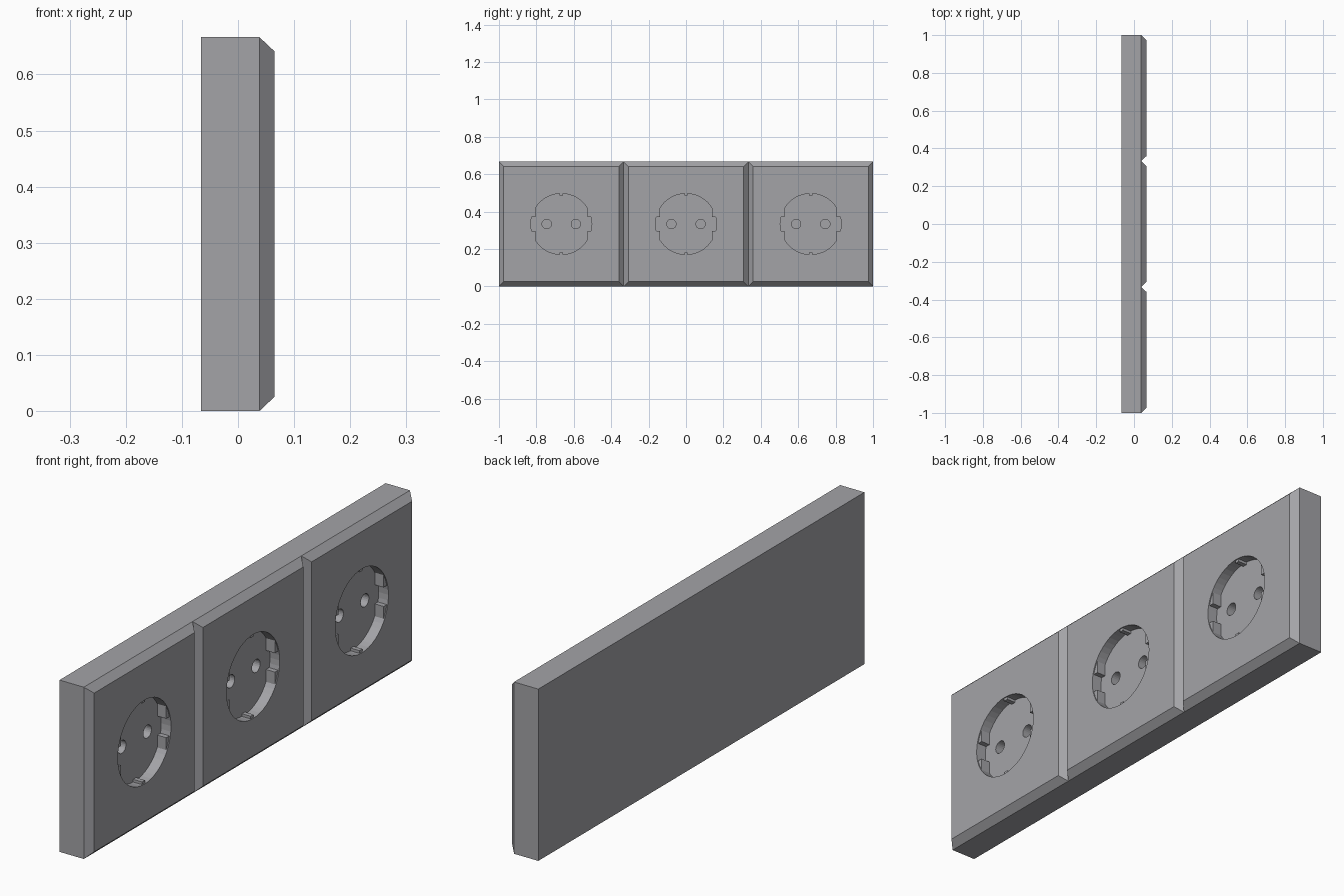
import bpy, bmesh, math
from mathutils import Matrix, Vector

if "Cube" in bpy.data.objects:
    bpy.data.objects.remove(bpy.data.objects["Cube"])

BACK, RIM, FRONT = -0.066, 0.038, 0.065   # depths along x
FLOOR = 0.023                             # socket recess floor
HOLE_END = -0.03
W, H, MID = 2.0, 2 / 3, 1 / 3
CENTRES = (-2 / 3, 0.0, 2 / 3)

plastic = bpy.data.materials.new("grey_plastic")
plastic.diffuse_color = (0.37, 0.37, 0.39, 1)
plastic.use_nodes = True
plastic.node_tree.nodes["Principled BSDF"].inputs["Base Color"].default_value = plastic.diffuse_color


def make_object(name, bm):
    bmesh.ops.recalc_face_normals(bm, faces=bm.faces)
    mesh = bpy.data.meshes.new(name)
    bm.to_mesh(mesh)
    bm.free()
    mesh.materials.append(plastic)
    obj = bpy.data.objects.new(name, mesh)
    bpy.context.collection.objects.link(obj)
    return obj


def add_box(bm, lo, hi):
    lo, hi = Vector(lo), Vector(hi)
    size = hi - lo
    bmesh.ops.create_cube(bm, size=1, matrix=Matrix.Translation((lo + hi) / 2)
                          @ Matrix.Diagonal((*size, 1)))


def add_cylinder(bm, x0, x1, y, z, r, n):
    bmesh.ops.create_cone(bm, cap_ends=True, segments=n, radius1=r, radius2=r, depth=x1 - x0,
                          matrix=Matrix.Translation(((x0 + x1) / 2, y, z))
                          @ Matrix.Rotation(math.pi / 2, 4, 'Y'))


# Plate: one box split in three, each front field raised with a chamfer
bm = bmesh.new()
add_box(bm, (BACK, -W / 2, 0), (RIM, W / 2, H))
for y in (-1 / 3, 1 / 3):
    bmesh.ops.bisect_plane(bm, geom=bm.verts[:] + bm.edges[:] + bm.faces[:],
                           plane_co=(0, y, 0), plane_no=(0, 1, 0))
bm.normal_update()
fields = [f for f in bm.faces if f.normal.x > 0.9]
bmesh.ops.inset_individual(bm, faces=fields, thickness=0.036, depth=FRONT - RIM)
plate = make_object("socket_plate", bm)

# Cutters: round recesses, then pin holes
recess, holes = bmesh.new(), bmesh.new()
for c in CENTRES:
    add_cylinder(recess, FLOOR, 0.12, c, MID, 0.163, 48)
    for s in (-1, 1):
        add_cylinder(holes, HOLE_END, 0.12, c + s * 0.078, MID, 0.025, 24)

bpy.context.view_layer.objects.active = plate
for name, cut_bm in (("recess_cutter", recess), ("pin_hole_cutter", holes)):
    cutter = make_object(name, cut_bm)
    cutter.hide_render = True
    mod = plate.modifiers.new(name, 'BOOLEAN')
    mod.operation, mod.solver, mod.object = 'DIFFERENCE', 'EXACT', cutter
    bpy.ops.object.modifier_apply(modifier=name)
    bpy.data.objects.remove(cutter)

# Guide blocks at the sides and narrow ribs at top and bottom of each recess
top = FLOOR + 0.038
for i, c in enumerate(CENTRES):
    bm = bmesh.new()
    for s in (-1, 1):
        for t in (-1, 1):
            ys = sorted((c + s * 0.139, c + s * 0.17))
            zs = sorted((MID + t * 0.037, MID + t * 0.092))
            add_box(bm, (FLOOR - 0.005, ys[0], zs[0]), (top, ys[1], zs[1]))
        zs = sorted((MID + s * 0.152, MID + s * 0.17))
        add_box(bm, (FLOOR - 0.005, c - 0.009, zs[0]), (top, c + 0.009, zs[1]))
    make_object(f"socket_guides_{i + 1}", bm)
